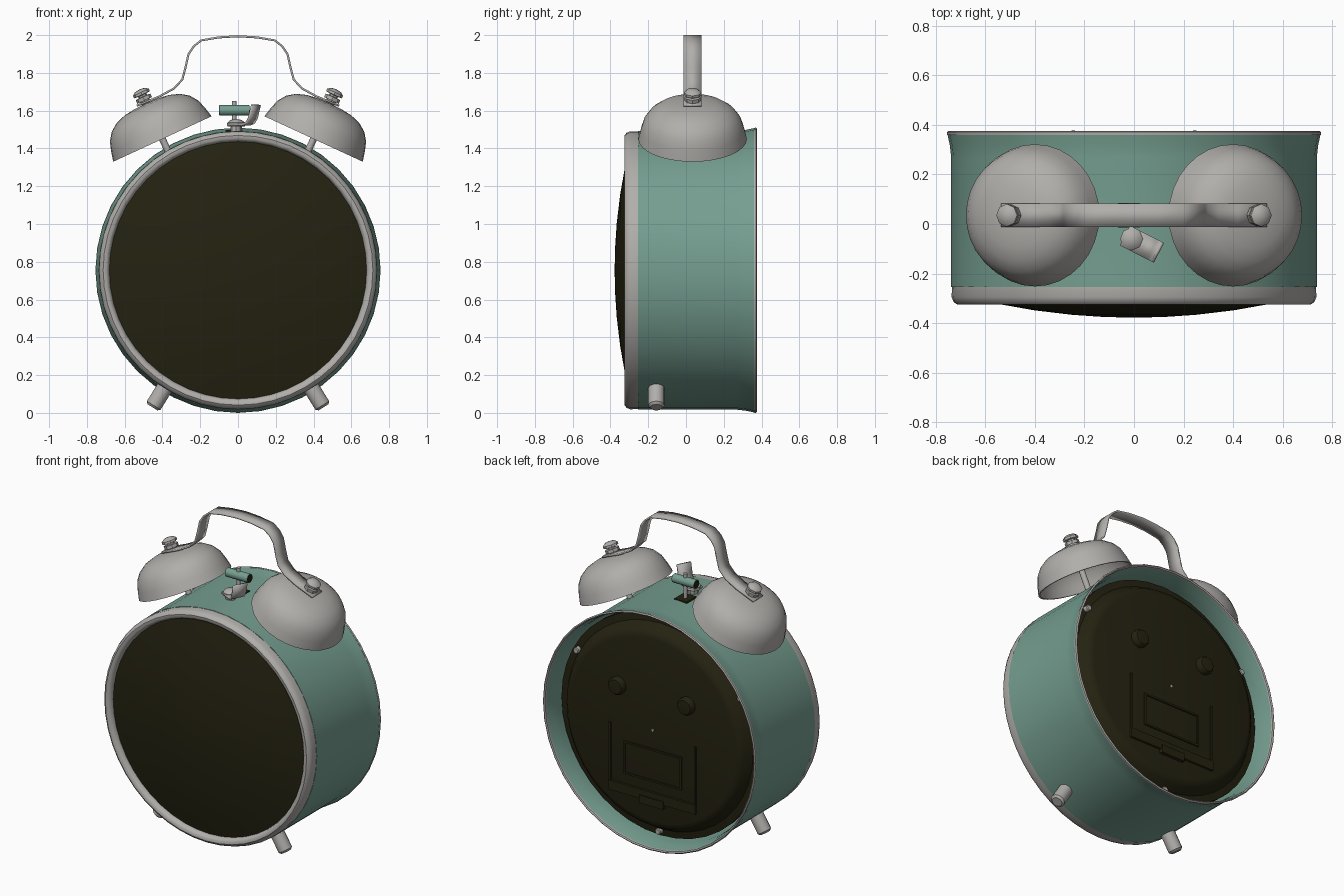
import bpy, bmesh, math
from mathutils import Vector, Matrix

if "Cube" in bpy.data.objects:
    bpy.data.objects.remove(bpy.data.objects["Cube"])


def material(name, rgb):
    m = bpy.data.materials.new(name)
    m.diffuse_color = (*rgb, 1)
    m.use_nodes = True
    m.node_tree.nodes["Principled BSDF"].inputs["Base Color"].default_value = m.diffuse_color
    return m


TEAL = material("teal_paint", (0.18, 0.345, 0.28))
SILVER = material("silver_metal", (0.44, 0.425, 0.405))
DARK = material("dark_olive", (0.018, 0.016, 0.0055))

CZ = 0.755          # height of the case centre
BELL_Y = 0.035      # depth of bells and handle


def finish(name, bm, mat):
    bmesh.ops.remove_doubles(bm, verts=bm.verts, dist=1e-5)
    bmesh.ops.recalc_face_normals(bm, faces=bm.faces)
    me = bpy.data.meshes.new(name)
    bm.to_mesh(me)
    bm.free()
    me.materials.append(mat)
    ob = bpy.data.objects.new(name, me)
    bpy.context.collection.objects.link(ob)
    return ob


def lathe(name, profile, mat, origin, axis=(0, 0, 1), seg=32, closed=False):
    """Revolve (radius, height) points around an axis through origin."""
    bm = bmesh.new()
    rings = []
    for r, h in profile:
        if r == 0:
            rings.append([bm.verts.new((0, 0, h))] * seg)
        else:
            rings.append([bm.verts.new((r * math.cos(a), r * math.sin(a), h))
                          for a in (2 * math.pi * i / seg for i in range(seg))])
    pairs = list(zip(rings, rings[1:]))
    if closed:
        pairs.append((rings[-1], rings[0]))
    for a, b in pairs:
        for i in range(seg):
            j = (i + 1) % seg
            quad = list(dict.fromkeys((a[i], a[j], b[j], b[i])))
            if len(quad) > 2:
                bm.faces.new(quad)
    rot = Vector((0, 0, 1)).rotation_difference(Vector(axis).normalized())
    bm.transform(Matrix.Translation(origin) @ rot.to_matrix().to_4x4())
    return finish(name, bm, mat)


def rod(name, r, h0, h1, mat, origin, axis=(0, 0, 1), seg=16, bev=0.0):
    prof = [(0, h0), (r - bev, h0), (r, h0 + bev), (r, h1 - bev), (r - bev, h1), (0, h1)]
    return lathe(name, prof, mat, origin, axis, seg)


def box(name, size, center, mat):
    bm = bmesh.new()
    bmesh.ops.create_cube(bm, size=1)
    bm.transform(Matrix.Translation(center) @ Matrix.Diagonal((*size, 1)))
    return finish(name, bm, mat)


def strap(name, path, width, thick, mat, matrix):
    """Flat metal strip following an (x, z) path."""
    bm = bmesh.new()
    rows = [[bm.verts.new((x, s * width / 2, z)) for s in (-1, 1)] for x, z in path]
    for a, b in zip(rows, rows[1:]):
        bm.faces.new((a[0], a[1], b[1], b[0]))
    bm.transform(matrix)
    ob = finish(name, bm, mat)
    mod = ob.modifiers.new("thickness", "SOLIDIFY")
    mod.thickness, mod.offset = thick, 0
    return ob


C = (0, 0, CZ)
BACK = (0, 1, 0)

# Case shell, flared at the back, with silver lips front and rear
lathe("case_shell", [(0.738, -0.255), (0.738, 0.27), (0.743, 0.315), (0.753, 0.362),
                     (0.741, 0.362), (0.729, 0.31), (0.725, 0.26), (0.725, -0.255)],
      TEAL, C, BACK, 40, True)
lathe("rear_lip", [(0.754, 0.36), (0.755, 0.371), (0.748, 0.376), (0.741, 0.371), (0.740, 0.36)],
      SILVER, C, BACK, 40, True)
lathe("front_bezel", [(0.735, -0.247), (0.736, -0.295), (0.728, -0.315), (0.714, -0.325),
                      (0.698, -0.324), (0.686, -0.314), (0.681, -0.295), (0.681, -0.247)],
      SILVER, C, BACK, 48, True)

# Bulging front glass
R = 2.75
glass = [(r, -0.378 + R - math.sqrt(R * R - r * r)) for r in (0, 0.12, 0.25, 0.4, 0.55, 0.69)]
lathe("front_glass", glass + [(0.69, -0.26), (0, -0.26)], DARK, C, BACK, 48)

# Recessed back panel with raised middle
lathe("back_panel", [(0, 0.22), (0.705, 0.22), (0.705, 0.255), (0.66, 0.262), (0.63, 0.31),
                     (0.61, 0.328), (0.585, 0.334), (0, 0.334)], DARK, C, BACK, 40)
for s in (-1, 1):
    lathe("setting_knob", [(0, 0.32), (0.055, 0.32), (0.055, 0.36), (0.045, 0.373), (0, 0.377)],
          DARK, (s * 0.245, 0, 0.98), BACK, 16)
    box("battery_rail", (0.014, 0.016, 0.4), (s * 0.303, 0.336, 0.53), DARK)
    box("door_frame_side", (0.012, 0.012, 0.21), (s * 0.2, 0.336, 0.53), DARK)
    box("door_frame_bar", (0.41, 0.012, 0.012), (0, 0.336, 0.53 + s * 0.1), DARK)
box("battery_ledge", (0.62, 0.022, 0.06), (0, 0.338, 0.33), DARK)
box("battery_tab", (0.17, 0.03, 0.05), (0, 0.342, 0.30), DARK)
rod("centre_pin", 0.009, 0.32, 0.341, SILVER, C, BACK, 8)
for deg in (30, 150, 270):
    a = math.radians(deg)
    rod("panel_screw", 0.02, 0.25, 0.29, SILVER,
        (0.67 * math.cos(a), 0, CZ + 0.67 * math.sin(a)), BACK, 10, 0.005)

# Feet, bells, posts and nuts, one set per side
bell = [(0, 0.208), (0.07, 0.205), (0.13, 0.197), (0.185, 0.178), (0.228, 0.147),
        (0.258, 0.105), (0.274, 0.055), (0.287, 0.0)]
bell_inner = [(max(r - 0.01, 0), h - 0.011 * (h > 0)) for r, h in reversed(bell)]
nut = [(0, 0.2), (0.027, 0.2), (0.027, 0.225), (0.043, 0.225), (0.043, 0.245), (0.024, 0.247),
       (0.024, 0.256), (0.046, 0.258), (0.046, 0.272), (0.03, 0.285), (0, 0.29)]
for s in (-1, 1):
    out = (s * 0.53, 0, -0.85)
    rod("foot", 0.043, 0.69, 0.855, SILVER, (0, -0.157, CZ), out, 16, 0.012)
    o, ax = (s * 0.40, BELL_Y, 1.45), (s * 0.42, 0, 0.91)
    lathe("bell", bell + bell_inner, SILVER, o, ax, 32)
    rod("bell_post", 0.018, -0.11, 0.21, SILVER, o, ax, 12)
    lathe("bell_nut", nut, SILVER, o, ax, 8)

# Carrying handle
half = [(0.535, 1.626), (0.417, 1.675), (0.338, 1.718), (0.295, 1.765), (0.28, 1.82),
        (0.262, 1.90), (0.235, 1.94), (0.195, 1.972), (0.1, 1.988)]
path = [(-x, z) for x, z in half] + [(0, 1.994)] + half[::-1]
strap("handle", path, 0.095, 0.011, SILVER, Matrix.Translation((0, BELL_Y, 0)))

# Hammer with dark end caps, standing in a slot in the case
HX = -0.02
box("hammer_slot", (0.09, 0.1, 0.012), (HX, BELL_Y, 1.491), DARK)
rod("hammer_stem", 0.012, 1.46, 1.652, SILVER, (HX, BELL_Y, 0), seg=10)
rod("hammer_head", 0.028, -0.078, 0.078, TEAL, (HX, BELL_Y, 1.602), (1, 0, 0), 16)
for s in (-1, 1):
    rod("hammer_cap", 0.025, 0.077, 0.081, DARK, (HX, BELL_Y, 1.602), (s, 0, 0), 16)

# Bent stop lever and its fixing nut
strap("stop_lever", [(-0.03, 1.527), (0.06, 1.527), (0.085, 1.537), (0.1, 1.562), (0.118, 1.63)],
      0.09, 0.013, SILVER, Matrix.Translation((-0.01, -0.06, 0)) @ Matrix.Rotation(math.radians(-27), 4, "Z"))
lathe("lever_nut", [(0, 1.47), (0.03, 1.47), (0.03, 1.515), (0.046, 1.517), (0.046, 1.537),
                    (0.03, 1.551), (0, 1.556)], SILVER, (-0.01, -0.06, 0), seg=8)

# Smooth shading with kept edges
bpy.ops.object.select_all(action="SELECT")
bpy.context.view_layer.objects.active = bpy.data.objects["case_shell"]
bpy.ops.object.shade_smooth_by_angle(angle=math.radians(38))
